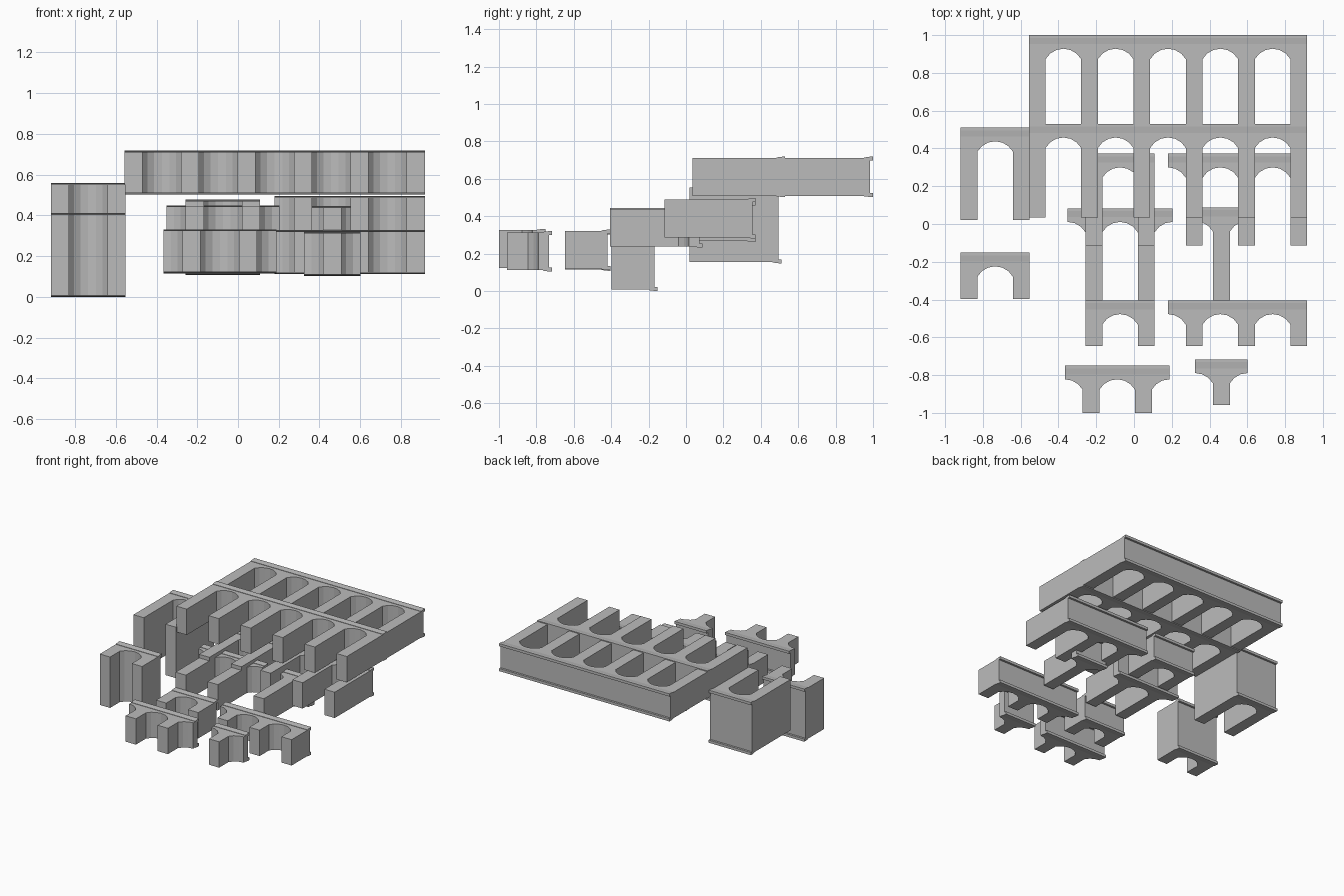
import bpy
import bmesh
import math

old = bpy.data.objects.get("Cube")
if old:
    bpy.data.objects.remove(old, do_unlink=True)

stone = bpy.data.materials.new("stone_grey")
stone.use_nodes = True
grey = (0.5, 0.5, 0.5, 1.0)
stone.diffuse_color = grey
stone.node_tree.nodes["Principled BSDF"].inputs["Base Color"].default_value = grey

LEG = 0.089        # pier width
SPAN = 0.188       # arch opening
RISE = 0.055       # arch height above its springing
CROWN = 0.072      # parapet top down to arch crown
LEDGE = 0.007      # how far the cornice stands out
RECESS = 0.016     # deck surface below the parapet top
BAND = 0.047       # cornice depth
RIM = 0.014        # parapet thickness on the deck


def arch(left, top, first=0, last=6):
    """Points along a segmental arch, from its left to its right springing."""
    half = SPAN / 2
    radius = (half * half + RISE * RISE) / (2 * RISE)
    sweep = math.asin(half / radius)
    points = []
    for i in range(first, last + 1):
        a = sweep * (i / 3 - 1)
        points.append((left + half + radius * math.sin(a),
                       top - CROWN - radius * (1 - math.cos(a))))
    return points


def add_prism(bm, points):
    """Close a polygon and sweep it; points is a pair of matching end loops."""
    a, b = ([bm.verts.new(p) for p in loop] for loop in points)
    bm.faces.new(a)
    bm.faces.new(b)
    for i in range(len(a)):
        j = (i + 1) % len(a)
        bm.faces.new((a[i], a[j], b[j], b[i]))


def arcade(name, first_leg, legs, top, bottom, z0, z1,
           left_arm=False, right_arm=False, deck_recess=RECESS):
    bm = bmesh.new()
    outline = []
    x = first_leg
    # Underside: half arch, piers and arches, half arch
    if left_arm:
        outline += arch(x - SPAN, top, first=3)
    for i in range(legs):
        if i == 0 and not left_arm:
            outline.append((x, top - CROWN - RISE))
        outline += [(x, bottom), (x + LEG, bottom)]
        x += LEG
        if i < legs - 1:
            outline += arch(x, top)
            x += SPAN
    if right_arm:
        outline += arch(x, top, last=3)
    left, right = outline[0][0], max(p[0] for p in outline)
    deck = top - deck_recess
    outline += [(right, deck), (left, deck)]
    low, high = z0 + LEDGE, z1 - LEDGE
    add_prism(bm, [[(px, py, z) for px, py in outline] for z in (low, high)])

    # Cornice and parapet along both faces
    section = [(top - BAND, -RIM), (top - BAND, LEDGE * 0.4),
               (top - BAND * 0.3, LEDGE), (top, LEDGE), (top, -RIM)]
    for face, side in ((low, -1), (high, 1)):
        add_prism(bm, [[(px, y, face + side * d) for y, d in section]
                       for px in (left, right)])

    bmesh.ops.recalc_face_normals(bm, faces=bm.faces)
    mesh = bpy.data.meshes.new(name)
    bm.to_mesh(mesh)
    bm.free()
    mesh.materials.append(stone)
    obj = bpy.data.objects.new(name, mesh)
    bpy.context.collection.objects.link(obj)
    return obj


# Long two-tier arcade
arcade("long_arcade_upper_tier", -0.557, 6, 1.0, 0.53, 0.502, 0.718)
arcade("long_arcade_lower_tier", -0.557, 6, 0.53, 0.035, 0.502, 0.718, deck_recess=0)

# Deep single arches
arcade("deep_tall_arch", -0.918, 2, 0.51, 0.02, 0.148, 0.56)
arcade("deep_short_arch", -0.918, 2, -0.152, -0.397, 0.0, 0.412)

# Tall pieces
arcade("tall_single_arch", -0.257, 2, 0.372, -0.113, 0.262, 0.478)
arcade("tall_arch_with_arms", -0.257, 2, 0.083, -0.405, 0.234, 0.45, True, True)
arcade("tall_double_arch", 0.274, 3, 0.372, -0.115, 0.28, 0.496, True)
arcade("tall_pier", 0.418, 1, 0.087, -0.405, 0.232, 0.446, True, True)

# Short pieces
arcade("short_single_arch", -0.257, 2, -0.405, -0.647, 0.108, 0.324)
arcade("short_arch_with_arms", -0.272, 2, -0.75, -1.0, 0.116, 0.332, True, True)
arcade("short_double_arch", 0.274, 3, -0.405, -0.647, 0.112, 0.328, True)
arcade("short_pier", 0.418, 1, -0.717, -0.957, 0.104, 0.32, True, True)
